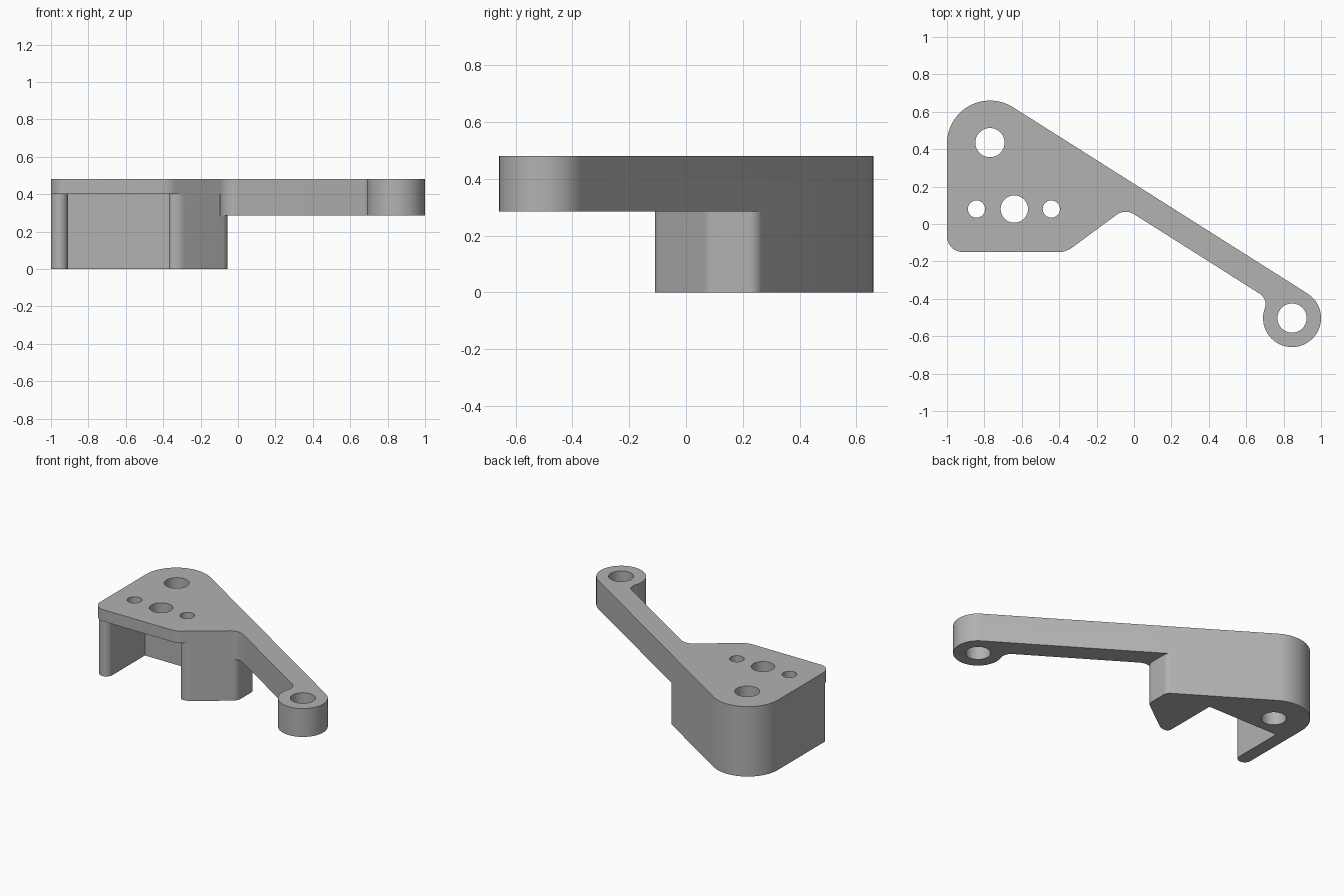
import bpy
import bmesh
import math
from mathutils import Vector

TOP, PLATE_Z, ARM_Z = 0.48, 0.4, 0.285
STEP = math.radians(5)

cube = bpy.data.objects.get("Cube")
if cube:
    bpy.data.objects.remove(cube, do_unlink=True)

grey = bpy.data.materials.new("plain_grey")
grey.use_nodes = True
colour = (0.445, 0.445, 0.445, 1)
grey.diffuse_color = colour
grey.node_tree.nodes["Principled BSDF"].inputs["Base Color"].default_value = colour


def arc(centre, radius, start, end):
    """Points along an arc; angles in radians, signed sweep."""
    n = max(2, math.ceil(abs(end - start) / STEP))
    return [Vector((centre[0] + radius * math.cos(start + (end - start) * i / n),
                    centre[1] + radius * math.sin(start + (end - start) * i / n)))
            for i in range(n + 1)]


def fillet(before, corner, after, radius):
    """Round one corner of a profile."""
    p = Vector(corner)
    a = (Vector(before) - p).normalized()
    b = (Vector(after) - p).normalized()
    half = a.angle(b) / 2
    centre = p + (a + b).normalized() * radius / math.sin(half)
    t = radius / math.tan(half)
    s, e = p + a * t - centre, p + b * t - centre
    start = math.atan2(s.y, s.x)
    sweep = math.atan2(s.x * e.y - s.y * e.x, s.dot(e))
    return arc(centre, radius, start, start + sweep)


def prism(name, points, low, high):
    """Extrude a closed profile between two heights."""
    bm = bmesh.new()
    face = bm.faces.new([bm.verts.new((p[0], p[1], low)) for p in points])
    top = bmesh.ops.extrude_face_region(bm, geom=[face])["geom"]
    bmesh.ops.translate(bm, vec=(0, 0, high - low),
                        verts=[v for v in top if isinstance(v, bmesh.types.BMVert)])
    bmesh.ops.recalc_face_normals(bm, faces=bm.faces)
    mesh = bpy.data.meshes.new(name)
    bm.to_mesh(mesh)
    bm.free()
    mesh.materials.append(grey)
    obj = bpy.data.objects.new(name, mesh)
    bpy.context.collection.objects.link(obj)
    return obj


def combine(target, tool, operation):
    """Apply a boolean and discard the tool."""
    mod = target.modifiers.new("combine", "BOOLEAN")
    mod.operation, mod.solver, mod.object = operation, "EXACT", tool
    bpy.context.view_layer.objects.active = target
    bpy.ops.object.modifier_apply(modifier=mod.name)
    bpy.data.objects.remove(tool, do_unlink=True)


# Shared layout: rounded back corner, end boss and the line tangent to both
pivot, pivot_r = Vector((-0.77, 0.43)), 0.23
boss, boss_r = Vector((0.845, -0.503)), 0.155
span = boss - pivot
slope = math.atan2(span.y, span.x)
normal_angle = slope + math.acos((pivot_r - boss_r) / span.length)
normal = Vector((math.cos(normal_angle), math.sin(normal_angle)))
along = Vector((normal.y, -normal.x))
tangent = pivot + normal * pivot_r
back_arc = arc(pivot, pivot_r, normal_angle, math.pi)

# Inner arm edge, with a concave blend into the boss
crook = Vector((-0.048, 0.083))
blend_r = 0.065
drop = normal.dot(crook) - blend_r - normal.dot(boss)
blend = boss + normal * drop - along * math.sqrt((boss_r + blend_r) ** 2 - drop ** 2)
to_boss = math.atan2(boss.y - blend.y, boss.x - blend.x)
boss_part = (arc(blend, blend_r, normal_angle, to_boss)
             + arc(boss, boss_r, to_boss - math.pi, normal_angle)[1:])

# Top plate, including the arm
front, bend = (-1, -0.15), (-0.363, -0.15)
crook_arc = fillet(bend, crook, blend + normal * blend_r, 0.085)
outline = (back_arc + fillet((-1, 0), front, bend, 0.085)
           + fillet(front, bend, crook, 0.12) + crook_arc + boss_part)
bracket = prism("lever_bracket", outline, PLATE_Z, TOP)

# Lower body: side wall with a rounded end, open pocket, and sloped block
side_x, inner_l, inner_r, pocket_y = -0.055, -0.37, -0.91, 0.29
back_corner = tangent + along * (side_x - tangent.x) / along.x
nose, nose_end, side_low = (inner_l, -0.11), (-0.309, -0.11), (side_x, 0.078)
body_outline = (back_arc + arc((-0.955, -0.065), 0.045, math.pi, math.tau)
                + [Vector((inner_r, pocket_y)), Vector((inner_l, pocket_y))]
                + fillet((inner_l, pocket_y), nose, nose_end, 0.03)
                + fillet(nose, nose_end, side_low, 0.08)
                + fillet(nose_end, side_low, back_corner, 0.06)
                + fillet(side_low, back_corner, tangent, 0.05))
combine(bracket, prism("lower_body", body_outline, 0, PLATE_Z), "UNION")

# Deeper section of the arm, rooted inside the body
root = Vector((-0.2, 0.1))
arm_outline = ([tangent + along * 0.4, root] + crook_arc + boss_part)
combine(bracket, prism("arm_depth", arm_outline, ARM_Z, PLATE_Z), "UNION")

# Through holes
for x, y, r in ((pivot.x, 0.435, 0.078), (boss.x, boss.y, 0.078),
                (-0.64, 0.08, 0.073), (-0.842, 0.08, 0.046), (-0.442, 0.08, 0.046)):
    ring = arc((x, y), r, 0, math.tau)[:-1]
    combine(bracket, prism("hole_cutter", ring, -0.1, TOP + 0.1), "DIFFERENCE")

bpy.ops.object.select_all(action="DESELECT")
bracket.select_set(True)
bpy.context.view_layer.objects.active = bracket
bpy.ops.object.shade_smooth_by_angle(angle=math.radians(25))
